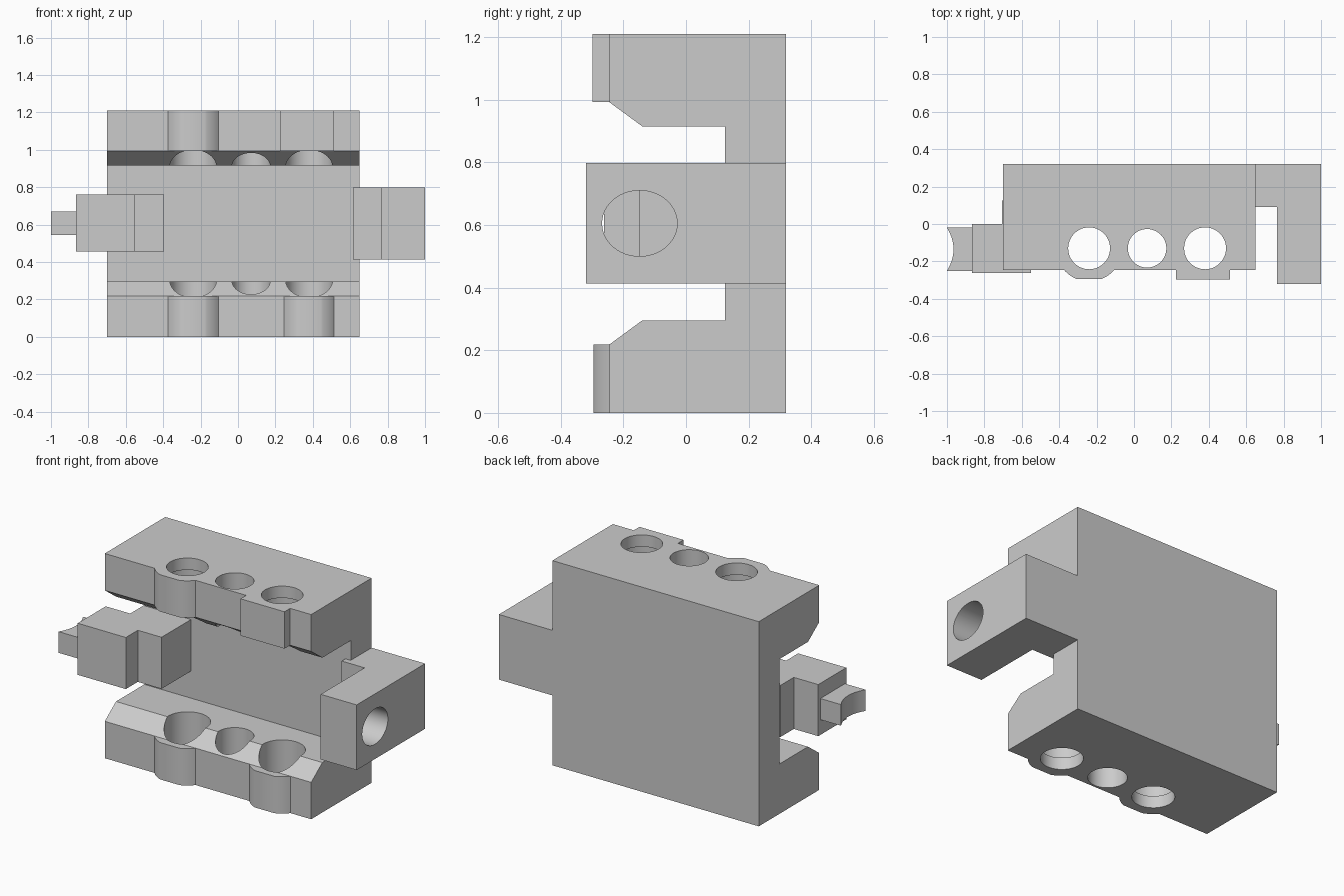
import bpy
import bmesh
import math
from mathutils import Vector

cube = bpy.data.objects.get("Cube")
if cube:
    bpy.data.objects.remove(cube, do_unlink=True)

grey = bpy.data.materials.new("plain grey")
grey.use_nodes = True
colour = (0.6, 0.6, 0.6, 1)
grey.diffuse_color = colour
grey.node_tree.nodes["Principled BSDF"].inputs["Base Color"].default_value = colour


def extrude(name, outline, start, end, axis="z"):
    """Extrude an outline: (x, y) along z, or (y, z) along x."""
    def place(a, b, c):
        return (a, b, c) if axis == "z" else (c, a, b)
    bm = bmesh.new()
    face = bm.faces.new([bm.verts.new(place(a, b, start)) for a, b in outline])
    moved = bmesh.ops.extrude_face_region(bm, geom=[face])["geom"]
    verts = [v for v in moved if isinstance(v, bmesh.types.BMVert)]
    bmesh.ops.translate(bm, verts=verts, vec=Vector(place(0, 0, end - start)))
    bmesh.ops.recalc_face_normals(bm, faces=bm.faces)
    mesh = bpy.data.meshes.new(name)
    bm.to_mesh(mesh)
    bm.free()
    mesh.materials.append(grey)
    obj = bpy.data.objects.new(name, mesh)
    bpy.context.collection.objects.link(obj)
    return obj


def oval(ca, cb, ra, rb, sides=48):
    turns = [2 * math.pi * i / sides for i in range(sides)]
    return [(ca + ra * math.cos(t), cb + rb * math.sin(t)) for t in turns]


def combine(target, tool, operation):
    mod = target.modifiers.new(operation.lower(), "BOOLEAN")
    mod.operation = operation
    mod.solver = "EXACT"
    mod.object = tool
    bpy.context.view_layer.objects.active = target
    bpy.ops.object.modifier_apply(modifier=mod.name)
    bpy.data.objects.remove(tool, do_unlink=True)


def smooth(obj):
    bpy.ops.object.select_all(action="DESELECT")
    obj.select_set(True)
    bpy.context.view_layer.objects.active = obj
    bpy.ops.object.shade_smooth_by_angle(angle=math.radians(25))


# Channel-shaped body
HEIGHT, FRONT, HOLE_Y = 1.21, -0.245, -0.13
lower = [(0.125, 0.295), (-0.14, 0.295), (FRONT, 0.218), (FRONT, 0)]
upper = [(y, HEIGHT - z) for y, z in reversed(lower)]
body = extrude("channel_body", lower + [(0.32, 0), (0.32, HEIGHT)] + upper,
               -0.7, 0.65, "x")


# Bosses on the front of the jaws
def round_boss(x):
    radius = 0.177
    arc = [math.radians(40.5 + 28.5 * i / 8) for i in range(9)]
    side = [(radius * math.cos(t), HOLE_Y - radius * math.sin(t)) for t in arc]
    half = [(0.135, -0.2)] + side
    return [(x + a, b) for a, b in half] + [(x - a, b) for a, b in reversed(half)]


square_boss = [(0.225, -0.2), (0.225, -0.298), (0.513, -0.298), (0.513, -0.2)]
for outline, base, top in ((round_boss(-0.24), 0, 0.218),
                           (round_boss(0.38), 0, 0.218),
                           (round_boss(-0.24), HEIGHT - 0.218, HEIGHT),
                           (square_boss, HEIGHT - 0.218, HEIGHT)):
    combine(body, extrude("boss_tool", outline, base, top), "UNION")

# Vertical holes, the outer two widened on the channel side
for x, radius in ((-0.24, 0.112), (0.07, 0.103), (0.38, 0.112)):
    hole = oval(x, HOLE_Y, radius, radius)
    combine(body, extrude("hole_tool", hole, -0.1, HEIGHT + 0.1), "DIFFERENCE")
    if radius > 0.11:
        wide = oval(x, HOLE_Y, 0.125, 0.125)
        combine(body, extrude("hole_tool", wide, 0.07, HEIGHT - 0.07), "DIFFERENCE")
smooth(body)

# Hooked arm with an oval hole through its finger
hook = extrude("hooked_arm", [
    (0.615, 0.09), (0.765, 0.09), (0.765, -0.32), (1, -0.32),
    (1, 0.32), (0.65, 0.32), (0.65, 0.2), (0.615, 0.2)], 0.413, 0.798)
combine(hook, extrude("hole_tool", oval(-0.148, 0.605, 0.12, 0.105), 0.7, 1.1, "x"),
        "DIFFERENCE")
smooth(hook)

# Stepped latch block
extrude("latch_block", [
    (-0.865, -0.262), (-0.55, -0.262), (-0.55, -0.15), (-0.395, -0.15),
    (-0.395, 0.125), (-0.705, 0.125), (-0.705, 0), (-0.865, 0)], 0.455, 0.76)

# Latch tip with a hollow curved end
steps = [i / 6 - 1 for i in range(13)]
scoop = [(-0.965 - 0.035 * t * t, -0.135 + 0.115 * t) for t in steps]
tip = extrude("latch_tip", [(-0.85, -0.25)] + scoop + [(-0.85, -0.02)], 0.545, 0.67)
smooth(tip)
